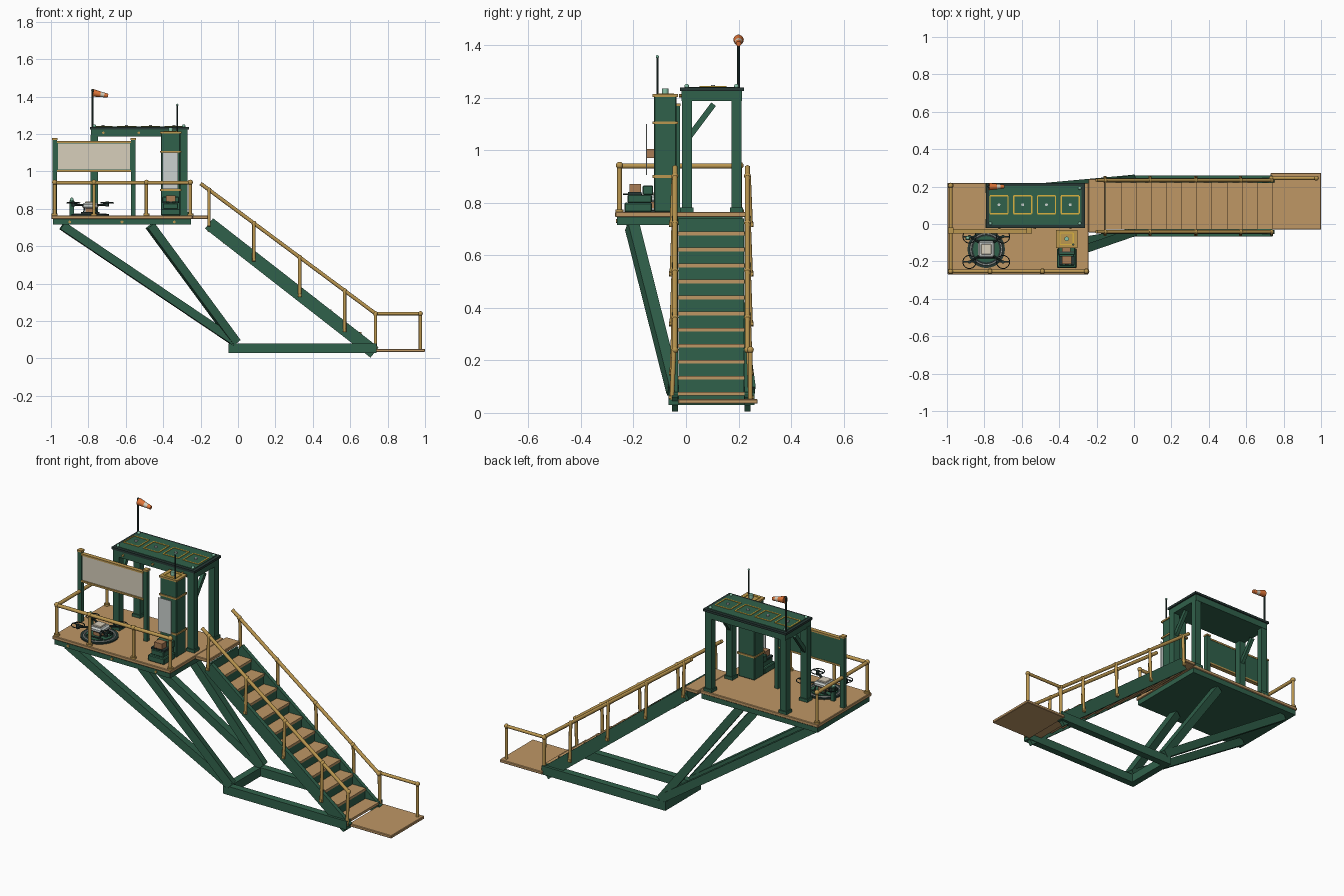
import bpy, bmesh, math
from mathutils import Vector, Matrix

if "Cube" in bpy.data.objects:
    bpy.data.objects.remove(bpy.data.objects["Cube"])

COL = {"green": (0.03, 0.12, 0.07, 1), "dark": (0.02, 0.04, 0.035, 1), "tan": (0.52, 0.31, 0.13, 1),
       "brass": (0.50, 0.31, 0.08, 1), "cream": (0.68, 0.62, 0.50, 1), "pale": (0.6, 0.64, 0.62, 1),
       "orange": (0.75, 0.18, 0.04, 1), "yellow": (0.7, 0.45, 0.05, 1), "parcel": (0.40, 0.20, 0.09, 1),
       "mint": (0.25, 0.55, 0.4, 1)}
MAT = {}
for key, c in COL.items():
    MAT[key] = bpy.data.materials.new(key)
    MAT[key].diffuse_color = c


def finish(bm, name, col, smooth=False):
    me = bpy.data.meshes.new(name)
    bm.normal_update()
    if smooth:
        for f in bm.faces:
            f.smooth = len(f.verts) == 4
    bm.to_mesh(me)
    bm.free()
    ob = bpy.data.objects.new(name, me)
    bpy.context.collection.objects.link(ob)
    me.materials.append(MAT[col])
    return ob


def box(name, x, y, z, col, bevel=0.0):
    """Box from (min, max) ranges."""
    bm = bmesh.new()
    bmesh.ops.create_cube(bm, size=1)
    for v in bm.verts:
        v.co = [(r[0] + r[1]) / 2 + c * (r[1] - r[0]) for r, c in zip((x, y, z), v.co)]
    if bevel:
        bmesh.ops.bevel(bm, geom=bm.edges[:], offset=bevel, segments=1, affect='EDGES')
    return finish(bm, name, col)


def beam(name, a, b, w, h, col):
    """Rectangular bar from a to b; w is horizontal, h is the other way."""
    a, b = Vector(a), Vector(b)
    d = (b - a).normalized()
    side = d.cross(Vector((0, 0, 1))).normalized()
    up = side.cross(d)
    m = Matrix((side, d, up)).transposed().to_4x4()
    m.translation = (a + b) / 2
    bm = bmesh.new()
    bmesh.ops.create_cube(bm, size=1, matrix=m @ Matrix.Diagonal((w, (b - a).length, h, 1)))
    return finish(bm, name, col)


def rod(name, a, b, r, col, r2=None, n=12):
    a, b = Vector(a), Vector(b)
    m = (b - a).to_track_quat('Z', 'Y').to_matrix().to_4x4()
    m.translation = (a + b) / 2
    bm = bmesh.new()
    bmesh.ops.create_cone(bm, cap_ends=True, segments=n, radius1=r, radius2=r if r2 is None else r2,
                          depth=(b - a).length, matrix=m)
    return finish(bm, name, col, n > 8)


def ball(name, p, r, col):
    bm = bmesh.new()
    bmesh.ops.create_uvsphere(bm, u_segments=12, v_segments=8, radius=r, matrix=Matrix.Translation(p))
    return finish(bm, name, col, True)


def ring(name, p, r, t, col):
    bpy.ops.mesh.primitive_torus_add(location=p, major_radius=r, minor_radius=t, major_segments=24, minor_segments=6)
    bpy.context.object.name = name
    bpy.context.object.data.materials.append(MAT[col])


def outline(name, cx, cy, z, sx, sy, t, col):
    for s in (-1, 1):
        box(name, (cx - sx, cx + sx), (cy + s * sy - t, cy + s * sy + t), (z, z + .004), col)
        box(name, (cx + s * sx - t, cx + s * sx + t), (cy - sy, cy + sy), (z, z + .004), col)


# deck and landing
box("deck_frame", (-.99, -.25), (-.262, .215), (.715, .745), "green")
box("deck_boards", (-.997, -.243), (-.27, .22), (.745, .765), "tan", .003)
box("landing_board", (-.243, -.155), (-.045, .24), (.745, .765), "tan", .003)
for x in (-.9, -.62, -.34):
    rod("deck_bolt", (x, -.267, .73), (x, -.26, .73), .008, "brass", n=6)

# base frame and support struts
SIDES = ((-.047, -.205), (.24, .155))
for yb, yt in SIDES:
    box("base_beam", (-.05, .74), (yb - .02, yb + .02), (.03, .08), "green")
    beam("long_strut", (-.01, yb, .085), (-.94, yt, .71), .045, .045, "green")
    beam("short_strut", (-.01, yb, .085), (-.47, yt, .71), .045, .045, "green")
box("base_cross_beam", (-.05, -.01), (-.047, .24), (.03, .08), "green")

# stairs
for i in range(11):
    x, z = -.16 + .081 * i, .69 - .061 * i
    box("stair_tread", (x, x + .092), (-.03, .222), (z - .014, z), "tan")
    box("stair_riser", (x - .002, x + .008), (-.028, .22), (z - .012, z + .05), "green")
for y in (-.042, .234):
    beam("stair_stringer", (-.155, y, .722), (.73, y, .032), .022, .07, "green")
    s = -1 if y < 0 else 1
    # sloping handrail with posts
    rod("stair_rail", (-.2, y, .935), (.735, y, .24), .01, "brass")
    for x in (-.155, .085, .33, .57, .735):
        top = .935 - (x + .2) * .743
        low = max(.722 - (x + .155) * .78 - .015, .05)
        rod("stair_rail_post", (x, y + s * .012, low), (x, y + s * .004, top), .009, "brass")
        ball("stair_rail_joint", (x, y, top), .013, "brass")
        rod("stair_bolt", (x, y + s * .008, low + .01), (x, y + s * .022, low + .01), .01, "brass", n=6)

# lower platform and its rail
box("lower_platform", (.73, 1), (-.03, .273), (.035, .052), "tan", .003)
rod("platform_rail", (.735, .245, .24), (.975, .245, .24), .009, "brass")
for x in (.735, .975):
    rod("platform_post", (x, .245, .05), (x, .245, .24), .009, "brass")
    ball("platform_post_cap", (x, .245, .24), .013, "brass")

# deck railing
rod("front_rail", (-.98, -.253, .94), (-.255, -.253, .94), .01, "brass")
rod("left_rail", (-.98, -.253, .94), (-.98, .205, .94), .01, "brass")
for x, y in ((-.98, -.253), (-.77, -.253), (-.49, -.253), (-.255, -.253), (-.98, .205)):
    rod("deck_post", (x, y, .765), (x, y, .94), .009, "brass")
    rod("deck_post_foot", (x, y, .765), (x, y, .775), .016, "brass")
    ball("deck_post_cap", (x, y, .942), .014, "brass")

# canopy
for x in (-.768, -.29):
    for y in (.003, .192):
        box("canopy_post", (x - .02, x + .02), (y - .019, y + .019), (.765, 1.195), "green")
        box("canopy_foot", (x - .026, x + .026), (y - .025, y + .025), (.765, .782), "green")
        ball("canopy_corner_bolt", (x, y, 1.243), .009, "mint")
    beam("canopy_brace", (x, .015, 1.055), (x, .105, 1.175), .02, .022, "green")
box("canopy_frame", (-.785, -.27), (-.018, .213), (1.188, 1.225), "green")
box("canopy_rim", (-.792, -.262), (-.022, .22), (1.225, 1.238), "dark")
box("canopy_top", (-.775, -.28), (-.005, .203), (1.236, 1.241), "green")
for i in range(4):
    cx = -.722 + .127 * i
    outline("roof_panel_trim", cx, .103, 1.24, .048, .048, .003, "yellow")
    rod("roof_panel_stud", (cx, .103, 1.24), (cx, .103, 1.248), .008, "pale", n=8)
for x in (-.72, -.53, -.34):
    rod("canopy_bolt", (x, -.026, 1.207), (x, -.018, 1.207), .007, "brass", n=6)

# equipment cabinet
box("cabinet", (-.412, -.308), (-.122, -.036), (.765, 1.21), "green", .004)
for z in (.9, 1.105, 1.208):
    box("cabinet_band", (-.417, -.303), (-.127, -.031), (z - .005, z + .005), "brass")
box("cabinet_window", (-.403, -.32), (-.152, -.148), (.905, 1.1), "pale")
box("window_bracket", (-.385, -.34), (-.15, -.12), (.97, 1.005), "parcel")
outline("cabinet_top_trim", -.36, -.079, 1.212, .035, .03, .003, "yellow")
rod("cabinet_beacon", (-.36, -.079, 1.21), (-.36, -.079, 1.235), .012, "mint")
rod("antenna", (-.325, -.109, 1.21), (-.325, -.109, 1.355), .004, "dark", n=8)
ball("antenna_tip", (-.325, -.109, 1.356), .006, "mint")

# parcel stand
box("stand_base", (-.412, -.308), (-.235, -.13), (.765, .8), "green", .004)
box("stand_step", (-.4, -.32), (-.222, -.13), (.8, .83), "green", .003)
box("stand_back", (-.405, -.315), (-.165, -.125), (.83, .865), "green", .003)
box("parcel", (-.385, -.335), (-.215, -.172), (.84, .872), "parcel")
for x in (-.392, -.36, -.328):
    box("stand_roller", (x - .01, x + .01), (-.22, -.17), (.83, .84), "dark")

# sign board
for x in (-.98, -.56):
    box("sign_post", (x - .012, x + .012), (-.047, -.023), (.765, 1.17), "green")
    box("sign_post_cap", (x - .014, x + .014), (-.05, -.02), (1.168, 1.178), "brass")
box("sign_back", (-.975, -.565), (-.042, -.028), (1.0, 1.16), "green")
box("sign_face", (-.962, -.578), (-.046, -.042), (1.01, 1.15), "cream")
for z in (1.003, 1.157):
    box("sign_trim", (-.968, -.572), (-.05, -.026), (z - .005, z + .005), "brass")

# landing pad and drone
cx, cy = -.79, -.135
rod("landing_pad", (cx, cy, .765), (cx, cy, .773), .1, "dark", n=32)
ring("pad_ring", (cx, cy, .773), .083, .004, "pale")
rod("pad_centre", (cx, cy, .77), (cx, cy, .776), .07, "green", n=32)
box("drone_parcel", (cx - .025, cx + .025), (cy - .025, cy + .025), (.778, .803), "parcel")
box("drone_body", (cx - .043, cx + .043), (cy - .043, cy + .043), (.803, .83), "pale", .008)
box("drone_lid", (cx - .028, cx + .028), (cy - .028, cy + .028), (.829, .838), "cream", .003)
for s in (-1, 1):
    rod("drone_skid", (cx - .05, cy + s * .045, .779), (cx + .05, cy + s * .045, .779), .004, "dark", n=8)
    for t in (-1, 1):
        p = (cx + s * .09, cy + t * .068)
        rod("drone_leg", (cx + s * .03, cy + t * .03, .81), (cx + s * .035, cy + t * .045, .779), .004, "dark", n=8)
        rod("drone_arm", (cx + s * .03, cy + t * .03, .82), (*p, .822), .006, "dark", n=8)
        rod("drone_motor", (*p, .812), (*p, .838), .009, "dark")
        ring("rotor_guard", (*p, .832), .035, .0025, "dark")
        box("rotor_blade", (p[0] - .033, p[0] + .033), (p[1] - .004, p[1] + .004), (.834, .837), "dark")
box("pad_signal_post", (-.9, -.878), (-.085, -.065), (.765, .845), "green")
ball("pad_signal_lamp", (-.889, -.075, .85), .01, "mint")

# windsock
rod("windsock_pole", (-.778, .2, 1.235), (-.778, .2, 1.435), .005, "dark", n=8)
ball("windsock_pole_tip", (-.778, .2, 1.434), .007, "dark")
a, b = Vector((-.775, .2, 1.42)), Vector((-.695, .2, 1.405))
for i in range(4):
    r = .02 - .0025 * i
    rod("windsock_band", a.lerp(b, i / 4), a.lerp(b, (i + 1) / 4), r, "cream" if i == 2 else "orange", r - .0025)

for m in bpy.data.materials:
    if m.users and not m.is_grease_pencil:
        m.use_nodes = True
        m.node_tree.nodes["Principled BSDF"].inputs["Base Color"].default_value = m.diffuse_color
